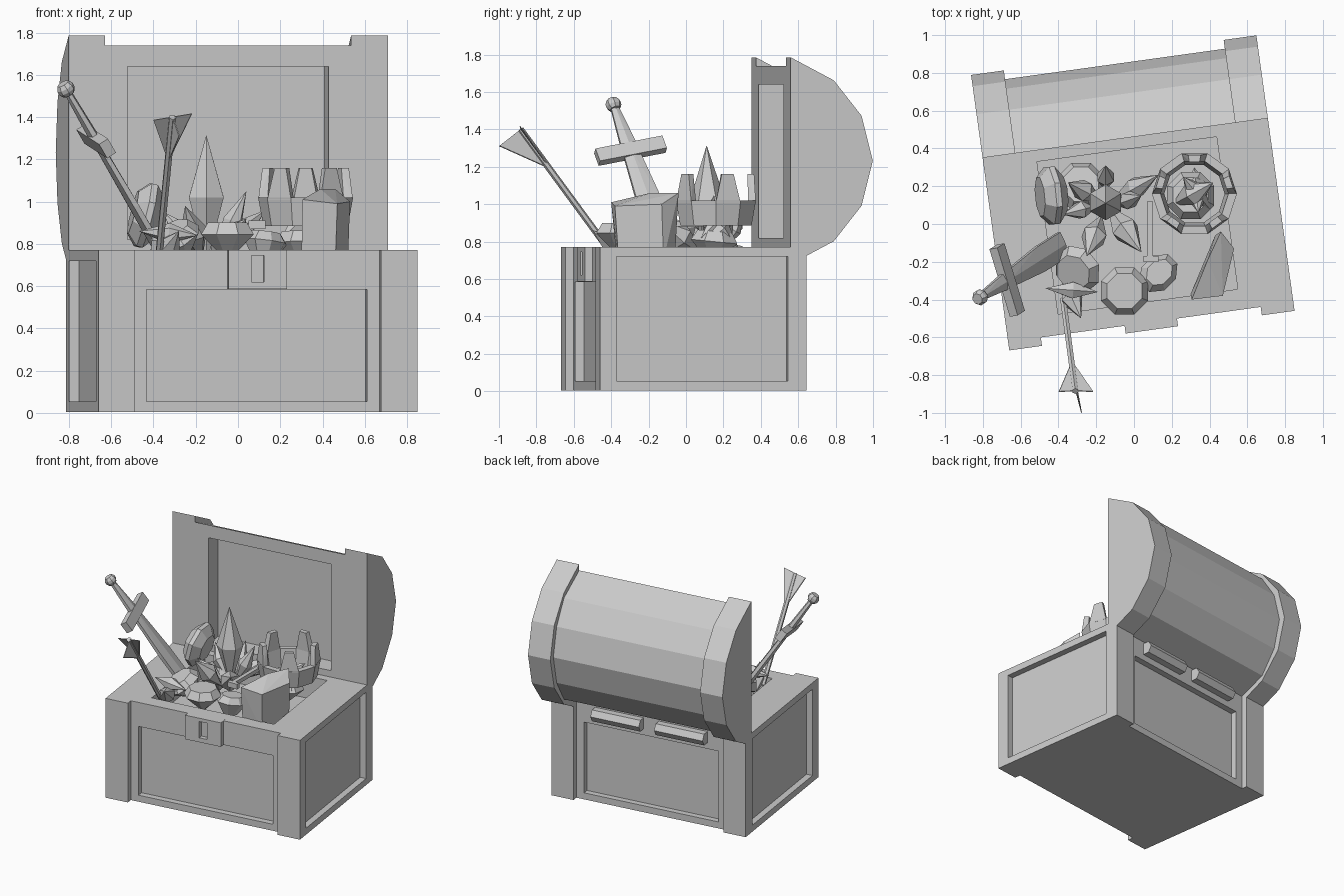
import bpy, bmesh, math
from mathutils import Vector, Matrix

if "Cube" in bpy.data.objects:
    bpy.data.objects.remove(bpy.data.objects["Cube"])

# Chest frame: turned slightly about z, centred on its width
C = Matrix.Rotation(math.radians(7.9), 4, 'Z') @ Matrix.Translation((0.0165, 0, 0))
I = Matrix.Identity(4)
W = 0.7625


def finish(name, bm, m=I):
    bmesh.ops.transform(bm, matrix=m, verts=bm.verts)
    bmesh.ops.recalc_face_normals(bm, faces=bm.faces)
    me = bpy.data.meshes.new(name)
    bm.to_mesh(me)
    bm.free()
    ob = bpy.data.objects.new(name, me)
    bpy.context.collection.objects.link(ob)
    return ob


def prism(name, pts, vec, m=I):
    bm = bmesh.new()
    f = bm.faces.new([bm.verts.new(p) for p in pts])
    r = bmesh.ops.extrude_face_region(bm, geom=[f])
    vs = [v for v in r['geom'] if isinstance(v, bmesh.types.BMVert)]
    bmesh.ops.translate(bm, vec=vec, verts=vs)
    return finish(name, bm, m)


def box(name, x, y, z, m=C):
    return prism(name, [(x[0], y[0], z[0]), (x[1], y[0], z[0]), (x[1], y[1], z[0]), (x[0], y[1], z[0])],
                 (0, 0, z[1] - z[0]), m)


def cut(ob, x, y, z):
    c = box("cutter", x, y, z)
    c.hide_render = True
    md = ob.modifiers.new("cut", 'BOOLEAN')
    md.operation, md.solver, md.object = 'DIFFERENCE', 'EXACT', c
    bpy.context.view_layer.objects.active = ob
    bpy.ops.object.modifier_apply(modifier=md.name)
    bpy.data.objects.remove(c)


def hull(name, pts, m=I):
    bm = bmesh.new()
    for p in pts:
        bm.verts.new(p)
    r = bmesh.ops.convex_hull(bm, input=bm.verts)
    bmesh.ops.delete(bm, geom=list({v for v in r['geom_interior'] if isinstance(v, bmesh.types.BMVert)}),
                     context='VERTS')
    bmesh.ops.dissolve_limit(bm, angle_limit=0.02, verts=bm.verts, edges=bm.edges)
    return finish(name, bm, m)


def faceted(name, base, axis, rings, n=6, scale=(1, 1)):
    """Convex cut stone: rings of (radius, height) along an axis."""
    pts = []
    for r, h in rings:
        for k in range(n if r else 1):
            a = 2 * math.pi * (k + 0.5) / n
            pts.append((r * scale[0] * math.cos(a), r * scale[1] * math.sin(a), h))
    m = Matrix.Translation(base) @ Vector(axis).to_track_quat('Z', 'Y').to_matrix().to_4x4()
    return hull(name, pts, m)


# Chest body: plan outline with four corner posts, then panels and cavity cut in
P = W - 0.175
quad = [(-W, -0.572), (-P, -0.572), (-P, -0.527), (P, -0.527), (P, -0.572), (W, -0.572),
        (W, 0.543), (P, 0.543), (P, 0.5), (-P, 0.5), (-P, 0.543), (-W, 0.543)]
body = prism("chest_body", [(x, y, 0.005) for x, y in quad], (0, 0, 0.765), C)
cut(body, (-0.48, 0.48), (-0.417, 0.397), (0.6, 0.9))
cut(body, (-0.527, 0.527), (-0.7, -0.48), (0.055, 0.585))
cut(body, (-0.527, 0.527), (0.455, 0.7), (0.055, 0.6))
for s in (-1, 1):
    cut(body, sorted((s * 0.715, s * 0.9)), (-0.482, 0.442), (0.055, 0.72))

# Lock plate with keyhole
lock = box("lock_plate", (-0.14, 0.14), (-0.568, -0.5), (0.586, 0.771))
cut(lock, (-0.03, 0.03), (-0.7, -0.535), (0.62, 0.745))


# Lid: faceted barrel between two thicker end straps, standing open
def lid_part(name, x0, x1, o):
    half = [(0.457, 0.553 - o), (0.69, 0.43 - o * 0.85), (0.84 - o * 0.8, 0.24 - o * 0.5)]
    prof = half + [(0.90 - o, 0)] + [(y, -z) for y, z in reversed(half)]
    return prism(name, [(x0, y, 1.232 + z) for y, z in prof], (x1 - x0, 0, 0), C)


lid = lid_part("lid_barrel", -P - 0.01, P + 0.01, 0.047)
cut(lid, (-0.48, 0.48), (0.3, 0.6), (0.82, 1.64))
for s in (-1, 1):
    lid_part("lid_strap", s * P, s * W, 0)
    # Hinge barrels
    hx = sorted((s * 0.06, s * 0.44))
    prism("hinge", [(hx[0], 0.525 + 0.05 * math.cos(k * math.pi / 3), 0.69 + 0.05 * math.sin(k * math.pi / 3))
                    for k in range(6)], (hx[1] - hx[0], 0, 0), C)

# Sword: built along its own axis, local x follows the guard
top = Vector((-0.81, -0.385, 1.525))
d = Vector((0.58, 0.37, -1)).normalized()
g = Vector((-0.12, 0.35, 0.09))
g = (g - d * g.dot(d)).normalized()
n = d.cross(g)
S = Matrix((g, n, d)).transposed().to_4x4()
S.translation = top


def slab(name, sections):
    hull(name, [p for w, t, z in sections for p in ((w, t * .5, z), (w, -t * .5, z), (-w, t * .5, z), (-w, -t * .5, z),
                                                    (0, t, z), (0, -t, z))], S)


slab("sword_blade", [(0.045, 0.02, 0.3), (0.07, 0.025, 0.65), (0.07, 0.025, 0.9)])
slab("sword_grip", [(0.022, 0.018, 0.02), (0.045, 0.025, 0.27)])
box("sword_guard", (-0.19, 0.19), (-0.025, 0.025), (0.25, 0.33), S)
faceted("sword_pommel", top - d * 0.02, d, [(0.03, -0.02), (0.042, 0), (0.042, 0.02), (0.03, 0.04)], 8)

# Arrow: shaft and three fins
tail, tip = Vector((-0.31, -0.885, 1.4)), Vector((-0.375, -0.40, 0.74))
ln = (tip - tail).length
faceted("arrow_shaft", tail, tip - tail, [(0.018, 0), (0.018, ln)], 6)
apex = tail.lerp(tip, 0.32)
for p in ((-0.40, -0.89, 1.385), (-0.22, -0.89, 1.415), (-0.28, -1.0, 1.31)):
    w = Vector((0.004, 0.004, 0.003))
    prism("arrow_fin", [apex, tail, p], w)

# Crown: ten-sided band with five tapered points
cx, cy = 0.32, 0.16
bm = bmesh.new()
N = 10
R = [(0.2, 0.885), (0.225, 1.02), (0.18, 1.02), (0.16, 0.885)]
loops = [[bm.verts.new((cx + r * math.cos(2 * math.pi * k / N), cy + r * math.sin(2 * math.pi * k / N), z))
          for k in range(N)] for r, z in R]
for k in range(N):
    j = (k + 1) % N
    for i in range(4):
        q = (i + 1) % 4
        bm.faces.new((loops[i][k], loops[i][j], loops[q][j], loops[q][k]))
finish("crown_band", bm)
for k in range(5):
    a0 = 2 * math.pi * 2 * k / N
    h = math.pi / N
    pts = []
    for z, ro, ri, w in ((1.01, 0.224, 0.18, 1), (1.16, 0.215, 0.178, 0.5)):
        for s in (-w, w):
            for r in (ro, ri):
                f = r * math.cos(h)
                t = r * math.sin(h) * s
                a = a0 + h
                pts.append((cx + f * math.cos(a) - t * math.sin(a), cy + f * math.sin(a) + t * math.cos(a), z))
    hull("crown_point", pts)

# Crystal cluster: long six-sided shards as (base, tip, radius)
for b, t, r in [((-0.15, 0.12, 0.7), (-0.15, 0.11, 1.315), 0.095),
                ((-0.17, 0.05, 0.72), (-0.25, -0.17, 0.98), 0.07),
                ((-0.14, 0.1, 0.72), (0.04, -0.15, 0.92), 0.075),
                ((-0.18, 0.13, 0.74), (-0.35, 0.22, 0.95), 0.06),
                ((-0.18, 0.1, 0.72), (-0.38, 0.05, 0.88), 0.05),
                ((-0.15, 0.18, 0.74), (-0.15, 0.31, 0.98), 0.05),
                ((-0.12, 0.12, 0.74), (0.13, 0.26, 0.96), 0.06),
                ((-0.1, 0.1, 0.74), (0.04, 0.15, 1.05), 0.05),
                ((-0.47, -0.34, 0.86), (-0.19, -0.36, 0.84), 0.05),
                ((-0.38, -0.28, 0.7), (-0.28, -0.5, 0.86), 0.06),
                ((0.2, 0.1, 0.82), (0.42, 0.22, 0.99), 0.07),
                ((0.4, 0.08, 0.82), (0.26, 0.25, 0.98), 0.06),
                ((0.32, 0.3, 0.72), (0.34, 0.06, 0.97), 0.07)]:
    ax = Vector(t) - Vector(b)
    L = ax.length
    faceted("crystal_shard", b, ax, [(0, 0), (r, L * 0.52), (0, L)], 6)

# Cut gems
cutgem = [(0, -0.13), (0.135, 0), (0.1, 0.055)]
faceted("round_gem", (-0.05, -0.355, 0.845), (0, 0, 1), cutgem, 8)
faceted("standing_gem", (-0.44, 0.15, 0.935), (1, 0.1, -0.25), [(0.11, -0.06), (0.165, -0.01), (0.165, 0.02), (0.1, 0.07)], 8)
faceted("emerald_cut_gem", (0.13, -0.26, 0.81), (0.1, 0.1, 1), [(0.05, -0.1), (0.11, 0), (0.075, 0.045)], 8, (0.85, 1.05))
faceted("tilted_gem", (-0.3, -0.24, 0.82), (-0.5, -0.4, 1), cutgem, 8)
faceted("buried_gem", (0.3, 0.15, 0.8), (0, 0.1, 1), cutgem, 8)
faceted("buried_gem", (-0.28, 0.2, 0.74), (0, 0.2, 1), cutgem, 8)
hull("large_block_gem", [(0.305, -0.40, 1.01), (0.47, -0.38, 0.99), (0.53, -0.13, 1.0), (0.46, -0.04, 1.06),
                         (0.39, -0.19, 1.06), (0.30, -0.37, 0.7), (0.46, -0.36, 0.7), (0.52, -0.12, 0.7),
                         (0.43, -0.06, 0.7)])

# Key lying across the pile
box("key_shaft", (0.07, 0.1), (-0.2, 0.12), (0.88, 0.91), I)
box("key_bit", (0.05, 0.13), (-0.2, -0.17), (0.87, 0.91), I)
